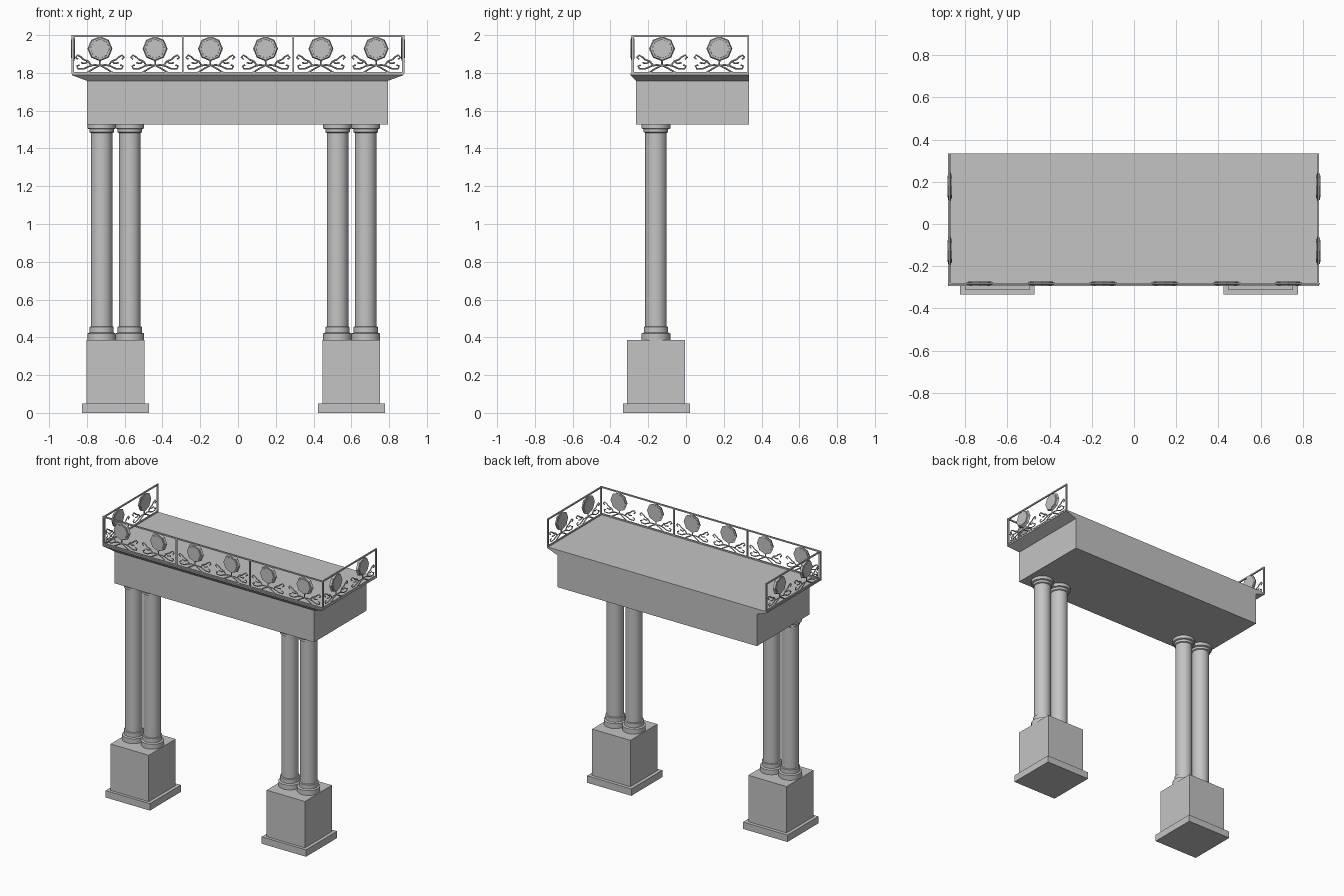
import bpy, bmesh, math
from mathutils import Matrix

cube = bpy.data.objects.get("Cube")
if cube:
    bpy.data.objects.remove(cube, do_unlink=True)

stone = bpy.data.materials.new("grey_stone")
stone.use_nodes = True
GREY = (0.55, 0.55, 0.55, 1)
stone.diffuse_color = GREY
stone.node_tree.nodes["Principled BSDF"].inputs["Base Color"].default_value = GREY


def add_object(name, data):
    obj = bpy.data.objects.new(name, data)
    bpy.context.collection.objects.link(obj)
    if not data.materials:
        data.materials.append(stone)
    return obj


def finish(name, bm):
    bmesh.ops.recalc_face_normals(bm, faces=bm.faces)
    mesh = bpy.data.meshes.new(name)
    bm.to_mesh(mesh)
    bm.free()
    return add_object(name, mesh)


def box(bm, x0, x1, y0, y1, z0, z1):
    size = Matrix.Diagonal((x1 - x0, y1 - y0, z1 - z0, 1))
    move = Matrix.Translation(((x0 + x1) / 2, (y0 + y1) / 2, (z0 + z1) / 2))
    bmesh.ops.create_cube(bm, size=1, matrix=move @ size)


# Pedestals with a projecting foot
for side, x in (("right", -0.648), ("left", 0.6)):
    bm = bmesh.new()
    box(bm, x - 0.177, x + 0.177, -0.333, 0.02, 0, 0.05)
    box(bm, x - 0.153, x + 0.153, -0.312, -0.004, 0.05, 0.385)
    finish(side + "_pedestal", bm)

# Paired columns, turned from one profile
PROFILE = [(0, 0.385), (0.076, 0.385), (0.076, 0.42), (0.064, 0.425), (0.064, 0.455),
           (0.057, 0.458), (0.057, 1.482), (0.065, 1.486), (0.065, 1.502),
           (0.076, 1.506), (0.076, 1.528), (0, 1.528)]


def column(name, x, y):
    bm = bmesh.new()
    verts = [bm.verts.new((r, 0, z)) for r, z in PROFILE]
    edges = [bm.edges.new(pair) for pair in zip(verts, verts[1:])]
    bmesh.ops.spin(bm, geom=verts + edges, cent=(0, 0, 0), axis=(0, 0, 1),
                   angle=math.tau, steps=32)
    bmesh.ops.remove_doubles(bm, verts=bm.verts, dist=0.0005)
    obj = finish(name, bm)
    obj.location = (x, y, 0)
    bpy.ops.object.select_all(action="DESELECT")
    obj.select_set(True)
    bpy.context.view_layer.objects.active = obj
    bpy.ops.object.shade_smooth_by_angle(angle=math.radians(35))


for side, xs in (("right", (-0.722, -0.573)), ("left", (0.527, 0.676))):
    for place, x in zip("ab", xs):
        column(f"{side}_column_{place}", x, -0.159)

# Entablature and flared balcony floor, flush at the back
BACK = 0.333
bm = bmesh.new()
box(bm, -0.8, 0.793, -0.265, BACK, 1.528, 1.758)
finish("entablature", bm)

bm = bmesh.new()
loops = []
for x0, x1, y0, z in ((-0.8, 0.793, -0.265, 1.758), (-0.88, 0.876, -0.293, 1.788),
                      (-0.88, 0.876, -0.293, 1.797)):
    corners = ((x0, y0), (x1, y0), (x1, BACK), (x0, BACK))
    loops.append([bm.verts.new((x, y, z)) for x, y in corners])
bm.faces.new(loops[0])
bm.faces.new(loops[-1])
for low, high in zip(loops, loops[1:]):
    for i in range(4):
        j = (i + 1) % 4
        bm.faces.new((low[i], low[j], high[j], high[i]))
finish("balcony_floor", bm)

# Railing pieces, drawn facing -y around the panel centre
WIDTH, BAR = 0.585, 0.009


def railing_frame():
    bm = bmesh.new()
    h = WIDTH / 2
    d = BAR / 2
    box(bm, -h, h, -d, d, 1.797, 1.797 + BAR)
    box(bm, -h, h, -d, d, 2 - BAR, 2)
    for s in (-1, 1):
        box(bm, s * h - d, s * h + d, -d, d, 1.797, 2)
    return finish("railing_frame", bm)


def medallions():
    bm = bmesh.new()
    for s in (-1, 1):
        for r0, r1, depth in ((0.066, 0.060, 0.014), (0.055, 0.050, 0.020)):
            place = Matrix.Translation((s * 0.146, 0, 1.928)) @ Matrix.Rotation(math.pi / 2, 4, "X")
            bmesh.ops.create_cone(bm, cap_ends=True, segments=8, radius1=r0, radius2=r1,
                                  depth=depth, matrix=place)
    return finish("medallions", bm)


# Half of one scroll motif; distances below the medallion centre
STROKES = [[(0, 0.065), (0, 0.09), (0.03, 0.105), (0.066, 0.128)],
           [(0, 0.09), (0.03, 0.088), (0.055, 0.094), (0.085, 0.108), (0.115, 0.108),
            (0.122, 0.094), (0.108, 0.088)],
           [(0.045, 0.092), (0.062, 0.068), (0.085, 0.06), (0.1, 0.046), (0.118, 0.036),
            (0.128, 0.048), (0.116, 0.058)],
           [(0.062, 0.068), (0.078, 0.08), (0.1, 0.076)]]


def scrolls():
    curve = bpy.data.curves.new("scrollwork", "CURVE")
    curve.dimensions = "3D"
    curve.bevel_depth = 0.0045
    curve.bevel_resolution = 0
    curve.use_fill_caps = True
    for centre in (-0.146, 0.146):
        for s in (-1, 1):
            for stroke in STROKES:
                spline = curve.splines.new("POLY")
                spline.points.add(len(stroke) - 1)
                for p, (u, drop) in zip(spline.points, stroke):
                    p.co = (centre + s * u, 0, 1.93 - drop, 1)
    obj = add_object("scrollwork", curve)
    bpy.ops.object.select_all(action="DESELECT")
    obj.select_set(True)
    bpy.context.view_layer.objects.active = obj
    bpy.ops.object.convert(target="MESH")
    return bpy.context.view_layer.objects.active


pieces = [railing_frame(), medallions(), scrolls()]

# Three panels along the front, one at each end
END = 0.873
MID = (BACK - 0.283) / 2
panels = [("front_right", -WIDTH, -0.283, 0, 1), ("front_middle", 0, -0.283, 0, 1),
          ("front_left", WIDTH, -0.283, 0, 1),
          ("left", END, MID, math.pi / 2, 1.04), ("right", -END, MID, -math.pi / 2, 1.04)]
for place, x, y, turn, stretch in panels:
    for piece in pieces:
        obj = add_object(f"{place}_{piece.name}", piece.data)
        obj.location = (x, y, 0)
        obj.rotation_euler.z = turn
        obj.scale.x = stretch
for piece in pieces:
    bpy.data.objects.remove(piece, do_unlink=True)
